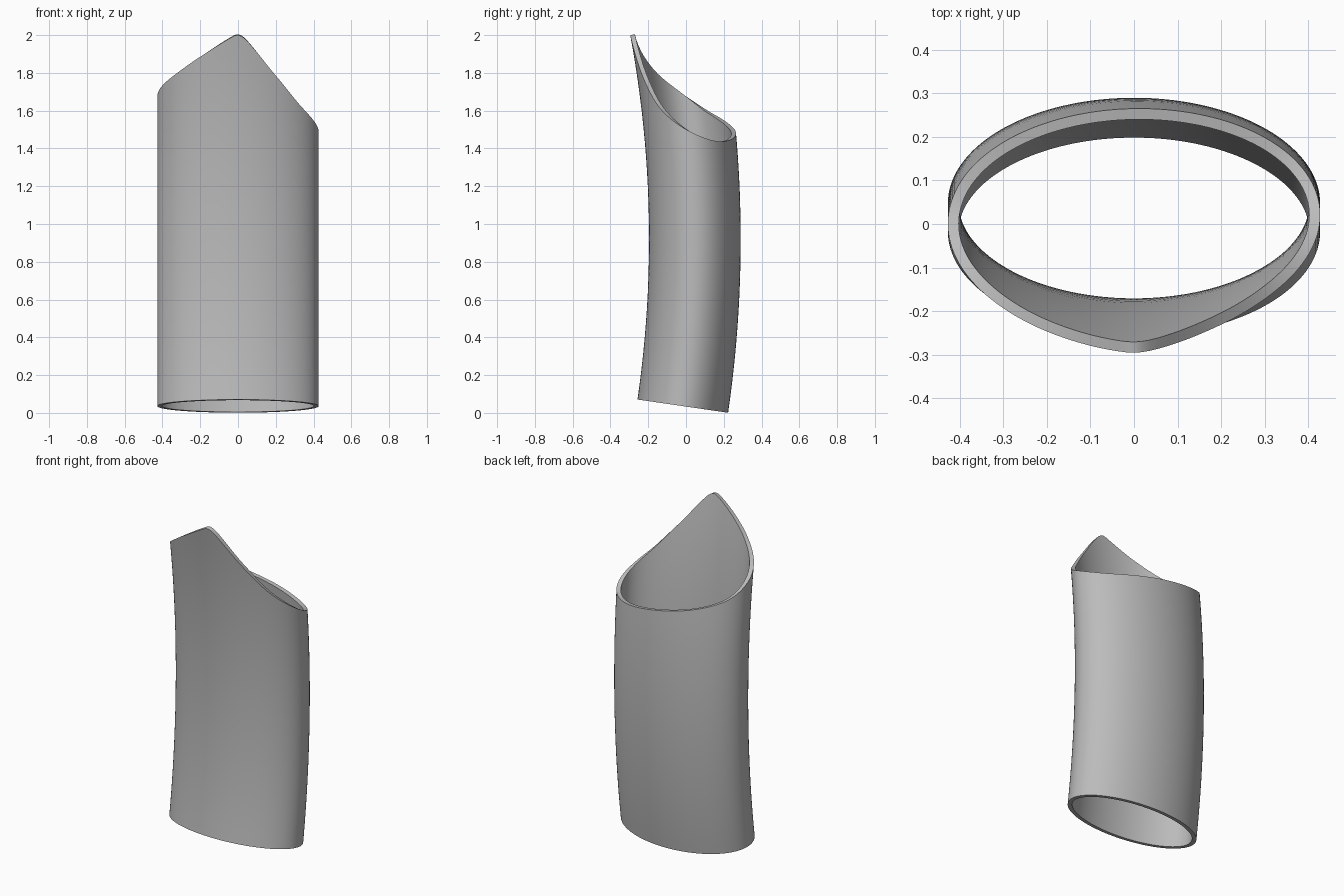
import bpy
import bmesh
from math import sin, cos, asin, radians, tau

cube = bpy.data.objects.get("Cube")
if cube:
    bpy.data.objects.remove(cube, do_unlink=True)

# Oval section swept along a gentle arc that bends in the y-z plane
HALF_X, HALF_Y, WALL = 0.427, 0.2425, 0.025
BEND, MID_Y, MID_Z = 6.14, 0.047, 0.92
BASE_ANGLE = -asin(0.144)
SIDES, ROWS = 144, 24

# Rim height by degrees round the oval, from the front towards the left
RIM = [(0, 2.0), (6, 1.973), (28, 1.785), (53, 1.615), (90, 1.49),
       (130, 1.437), (180, 1.482), (238, 1.585), (270, 1.675),
       (307, 1.785), (332, 1.885), (354, 1.982)]


def rim_knot(i):
    turn, k = divmod(i, len(RIM))
    return RIM[k][0] + 360 * turn, RIM[k][1]


def rim_height(deg):
    """Smooth closed curve through the rim knots."""
    i = max(k for k, knot in enumerate(RIM) if knot[0] <= deg)
    (a0, z0), (a1, z1), (a2, z2), (a3, z3) = (rim_knot(i + j) for j in (-1, 0, 1, 2))
    span = a2 - a1
    t = (deg - a1) / span
    m1 = (z2 - z0) / (a2 - a0) * span
    m2 = (z3 - z1) / (a3 - a1) * span
    bulge = t * t * (3 - 2 * t)
    return (z1 * (1 - bulge) + z2 * bulge
            + m1 * t * (1 - t) ** 2 - m2 * t * t * (1 - t))


# Outer wall
bm = bmesh.new()
columns = []
for s in range(SIDES):
    deg = 360 * s / SIDES
    x = HALF_X * sin(radians(deg))
    radius = BEND - HALF_Y * cos(radians(deg))
    top = asin((rim_height(deg) - MID_Z) / radius)
    column = []
    for r in range(ROWS + 1):
        a = BASE_ANGLE + (top - BASE_ANGLE) * r / ROWS
        column.append(bm.verts.new((x, MID_Y - BEND + radius * cos(a),
                                    MID_Z + radius * sin(a))))
    columns.append(column)
for s in range(SIDES):
    here, after = columns[s], columns[(s + 1) % SIDES]
    for r in range(ROWS):
        bm.faces.new((here[r], after[r], after[r + 1], here[r + 1]))

mesh = bpy.data.meshes.new("curved_tube")
bm.to_mesh(mesh)
bm.free()
tube = bpy.data.objects.new("curved_tube", mesh)
bpy.context.collection.objects.link(tube)

# Wall thickness, inwards
solid = tube.modifiers.new("wall", "SOLIDIFY")
solid.thickness = WALL
solid.offset = -1

# Plain grey
grey = bpy.data.materials.new("plain_grey")
grey.use_nodes = True
colour = (0.5, 0.5, 0.5, 1)
grey.diffuse_color = colour
grey.node_tree.nodes["Principled BSDF"].inputs["Base Color"].default_value = colour
mesh.materials.append(grey)

# Smooth walls with crisp rims
bpy.ops.object.select_all(action="DESELECT")
tube.select_set(True)
bpy.context.view_layer.objects.active = tube
bpy.ops.object.modifier_apply(modifier=solid.name)
bpy.ops.object.shade_smooth_by_angle(angle=radians(35))
